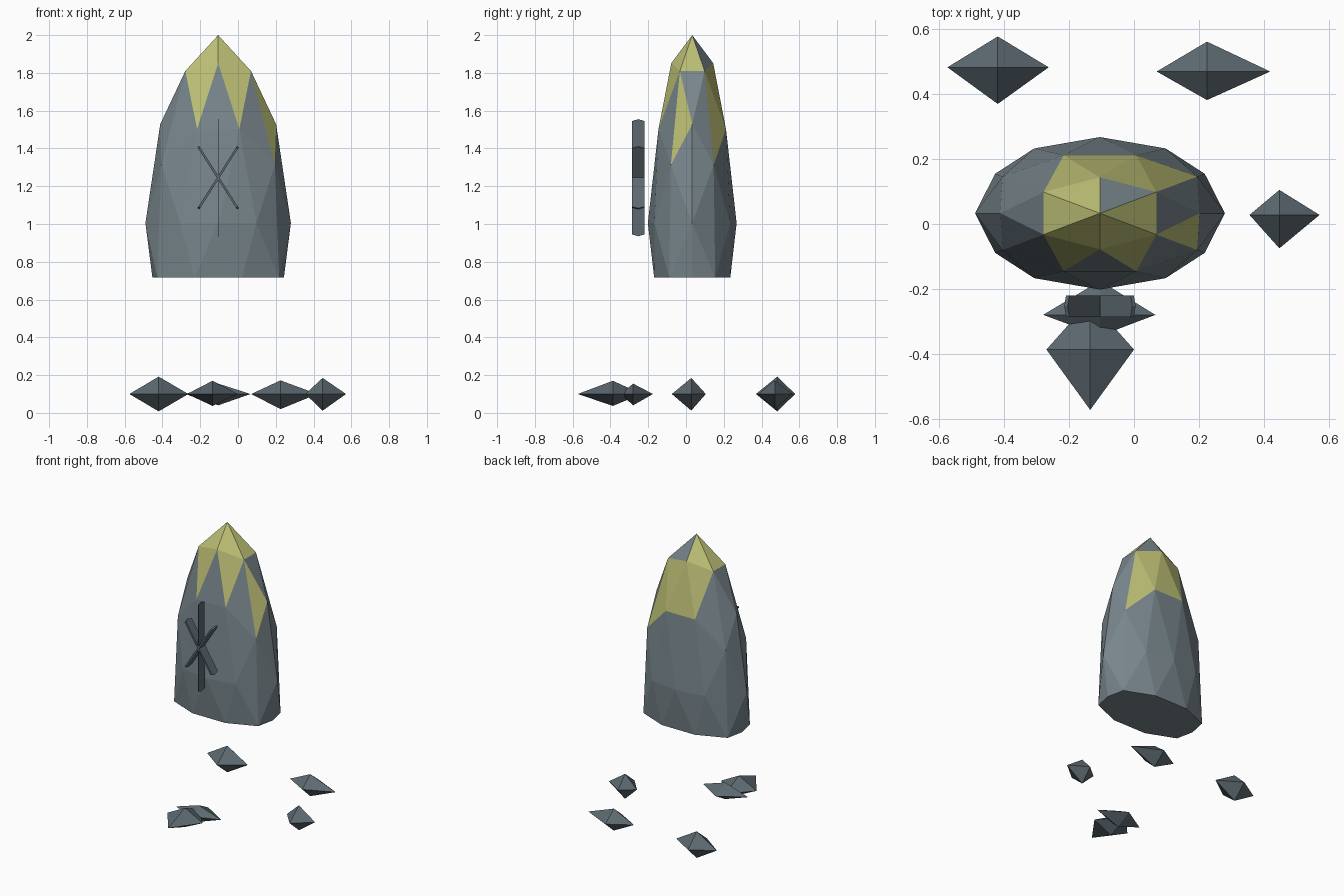
import bpy
import bmesh
from math import sin, cos, radians
from mathutils import Vector

cube = bpy.data.objects.get("Cube")
if cube:
    bpy.data.objects.remove(cube, do_unlink=True)


def material(name, srgb):
    color = [((c + 0.055) / 1.055) ** 2.4 for c in srgb] + [1]
    mat = bpy.data.materials.new(name)
    mat.use_nodes = True
    mat.diffuse_color = color
    mat.node_tree.nodes["Principled BSDF"].inputs["Base Color"].default_value = color
    return mat


STONE = material("grey stone", (0.47, 0.525, 0.55))
LICHEN = material("yellow lichen", (0.74, 0.75, 0.46))
SLATE = material("dark slate", (0.36, 0.41, 0.44))


def finish(bm, name, *mats):
    bmesh.ops.recalc_face_normals(bm, faces=bm.faces)
    mesh = bpy.data.meshes.new(name)
    bm.to_mesh(mesh)
    bm.free()
    for mat in mats:
        mesh.materials.append(mat)
    obj = bpy.data.objects.new(name, mesh)
    bpy.context.collection.objects.link(obj)
    return obj


def hull(points):
    bm = bmesh.new()
    verts = [bm.verts.new(p) for p in points]
    bmesh.ops.convex_hull(bm, input=verts)
    return bm


def has_lichen(c):
    """Lichen caps the tip and runs further down the left side."""
    x, y, z = c
    if z > 0.85:
        return not (x > 0.1 and y > 0.2)
    if z > 0.7:
        return abs(y) > 0.1
    if z > 0.6:
        return y > 0.7
    return z > 0.5 and ((x > 0.7 and y < -0.2) or (x > 0.5 and y > 0.5))


# Standing stone: icosahedron with an edge on top, subdivided once
golden = (1 + 5 ** 0.5) / 2
corners = []
for a in (-1, 1):
    for b in (-golden, golden):
        corners += [(0, a, b), (a, b, 0), (b, 0, a)]
bm = hull(corners)
bmesh.ops.subdivide_edges(bm, edges=bm.edges[:], cuts=1, use_grid_fill=True)
for v in bm.verts:
    v.co.normalize()
for f in bm.faces:
    f.material_index = int(has_lichen(f.calc_center_median()))
# Taper upwards and press the underside flat
for v in bm.verts:
    x, y, z = v.co
    taper = 1 - 0.12 * z
    v.co = (-0.105 + 0.385 * x * taper,
            0.033 + 0.235 * y * taper,
            1.005 + 0.995 * max(z, -0.29))
finish(bm, "standing_stone", STONE, LICHEN)


# Rune: three thin upright blades crossing in front of the stone
def rune_bar(name, angle, length, width):
    along = Vector((sin(radians(angle)), 0, cos(radians(angle))))
    across = Vector((along.z, 0, -along.x))
    center = Vector((-0.105, -0.253, 1.245))
    points = []
    for side in (-width / 2, width / 2):
        for end in (-1, 1):
            for depth, reach in ((-0.033, -0.01), (0, 0), (0.033, -0.01)):
                points.append(center + across * side + Vector((0, depth, 0))
                              + along * end * (length / 2 + reach))
    finish(hull(points), name, SLATE)


rune_bar("rune_upright", 0, 0.62, 0.004)
rune_bar("rune_diagonal_left", 32.5, 0.39, 0.012)
rune_bar("rune_diagonal_right", -32.5, 0.39, 0.012)


# Floating shards: uneven octahedra, given by centre and reach per axis
def shard(name, center, xs, ys, zs):
    cx, cy = center
    points = [(x, cy, 0.1) for x in xs]
    points += [(cx, y, 0.1) for y in ys]
    points += [(cx, cy, z) for z in zs]
    finish(hull(points), name, SLATE)


shard("shard_back_right", (-0.42, 0.483), (-0.575, -0.263), (0.37, 0.578), (0.008, 0.192))
shard("shard_back_left", (0.225, 0.47), (0.07, 0.42), (0.382, 0.562), (0.02, 0.172))
shard("shard_left", (0.448, 0.028), (0.356, 0.572), (-0.075, 0.105), (0.012, 0.185))
shard("shard_front", (-0.135, -0.387), (-0.27, 0), (-0.573, -0.235), (0.037, 0.17))
shard("shard_front_inner", (-0.105, -0.28), (-0.28, 0.066), (-0.345, -0.175), (0.04, 0.155))
